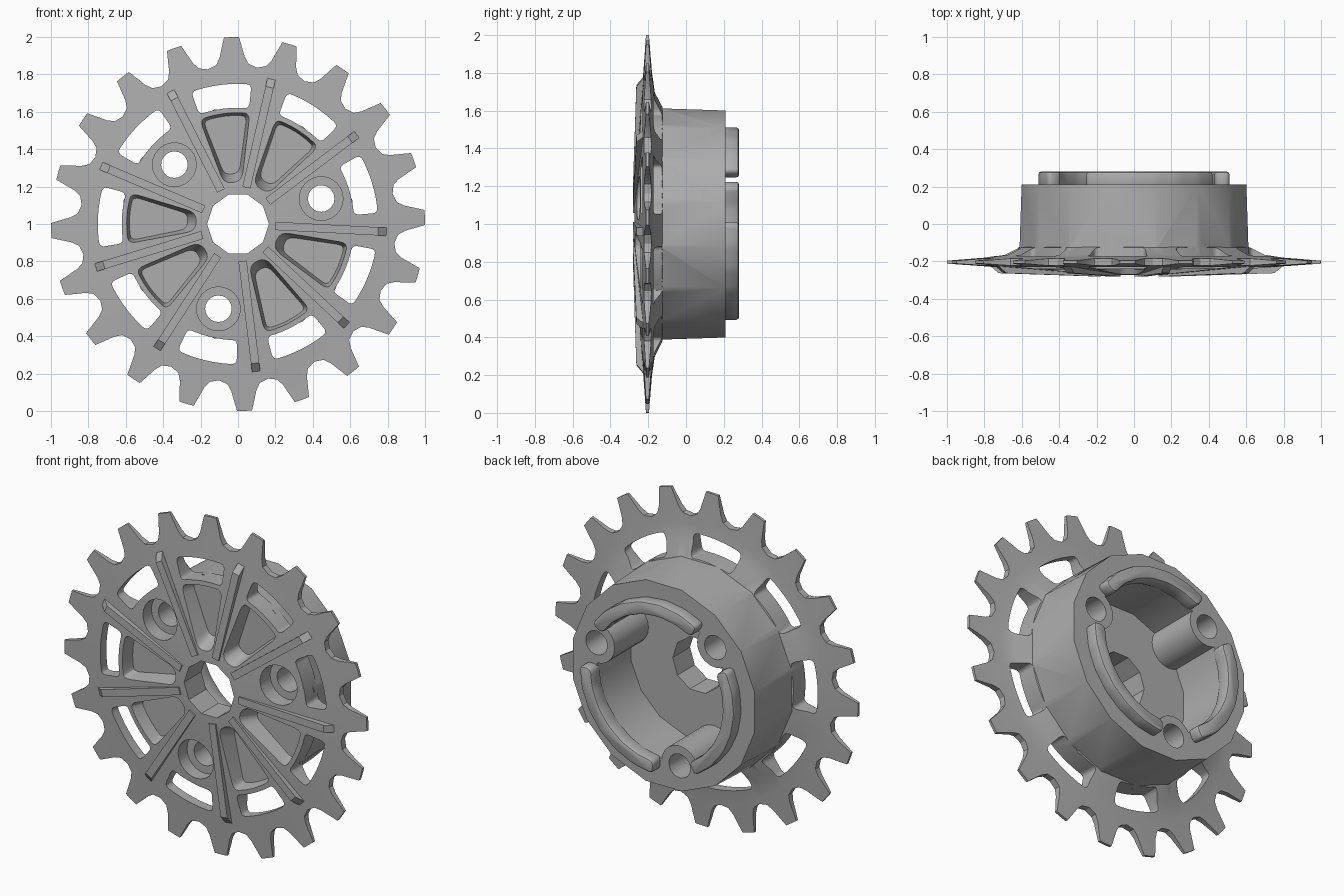
import bpy, bmesh
from math import radians, cos, sin
from mathutils import Vector

if "Cube" in bpy.data.objects:
    bpy.data.objects.remove(bpy.data.objects["Cube"])

metal = bpy.data.materials.new("grey_metal")
metal.use_nodes = True
GREY = (0.42, 0.42, 0.42, 1)
metal.diffuse_color = GREY
metal.node_tree.nodes["Principled BSDF"].inputs["Base Color"].default_value = GREY

BOLTS = [17, 137, 257]
BAYS = [17 + 40 * i for i in range(9)]


def polar(r, deg):
    return Vector((r * cos(radians(deg)), r * sin(radians(deg))))


def skin(name, rings, closed=False):
    """Join equal-length rings of (x, y, z) points into a solid; the axle is at z = 1."""
    bm = bmesh.new()
    loops = [[bm.verts.new((x, y, z + 1)) for x, y, z in ring] for ring in rings]
    pairs = list(zip(loops, loops[1:]))
    if closed:
        pairs.append((loops[-1], loops[0]))
    else:
        bm.faces.new(loops[0])
        bm.faces.new(loops[-1])
    n = len(loops[0])
    for a, b in pairs:
        for i in range(n):
            j = (i + 1) % n
            bm.faces.new((a[i], a[j], b[j], b[i]))
    bmesh.ops.recalc_face_normals(bm, faces=bm.faces)
    mesh = bpy.data.meshes.new(name)
    bm.to_mesh(mesh)
    bm.free()
    mesh.materials.append(metal)
    ob = bpy.data.objects.new(name, mesh)
    bpy.context.collection.objects.link(ob)
    return ob


def prism(name, outline, y0, y1, scale=1.0):
    """Extrude a flat outline along y, optionally tapering about its middle."""
    mid = sum(outline, Vector((0, 0))) / len(outline)
    end = [mid + (p - mid) * scale for p in outline]
    return skin(name, [[(p.x, y0, p.y) for p in outline], [(p.x, y1, p.y) for p in end]])


def disc(name, r, y0, y1, sides, at=(0, 0), phase=0.0, scale=1.0):
    pts = [Vector(at) + polar(r, phase + 360 * i / sides) for i in range(sides)]
    return prism(name, pts, y0, y1, scale)


def sector(r0, r1, a0, a1, n):
    steps = [a0 + (a1 - a0) * i / n for i in range(n + 1)]
    return [polar(r1, a) for a in steps] + [polar(r0, a) for a in reversed(steps)]


def rounded(pts, radius):
    out = []
    for i, p in enumerate(pts):
        ends = []
        for q in (pts[i - 1], pts[(i + 1) % len(pts)]):
            d = q - p
            ends.append(p + d.normalized() * min(radius, d.length * 0.45))
        a, b = ends
        for k in range(5):
            t = k / 4
            out.append(a * (1 - t) ** 2 + p * 2 * t * (1 - t) + b * t * t)
    return out


def activate(ob):
    bpy.ops.object.select_all(action="DESELECT")
    ob.select_set(True)
    bpy.context.view_layer.objects.active = ob


def boolean(ob, cutter, operation="DIFFERENCE"):
    activate(ob)
    mod = ob.modifiers.new("cut", "BOOLEAN")
    mod.operation, mod.object, mod.solver = operation, cutter, "EXACT"
    bpy.ops.object.modifier_apply(modifier=mod.name)
    bpy.data.objects.remove(cutter)


# toothed plate: lathe whose outer ring follows the tooth outline
half = [(2.3, 1.0), (3.4, 0.94), (4.3, 0.895), (5.8, 0.858)]
tooth = [(-9, 0.842)] + [(-a, r) for a, r in reversed(half)] + [(0, 1.0)] + half
outline = [(2 + 18 * k + a, r) for k in range(20) for a, r in tooth]
profile = [(0.1, -0.275), (0.2, -0.272), (0.62, -0.24), (0.8, -0.226), (1, -0.212),
           (1, -0.196), (0.8, -0.18), (0.7, -0.165), (0.62, -0.125), (0.58, -0.12), (0.1, -0.12)]
rings = []
for r, y in profile:
    ring = []
    for a, edge in outline:
        radius, depth = r, y
        if r == 1:
            radius = edge
            base = -0.226 if y < -0.2 else -0.18
            depth = base + (y - base) * (edge - 0.8) / 0.2
        p = polar(radius, a)
        ring.append((p.x, depth, p.y))
    rings.append(ring)
body = skin("sprocket_body", rings, closed=True)

# window slots around the drum
for a in BAYS:
    slot = rounded(sector(0.622, 0.75, a - 12.5, a + 12.5, 5), 0.03)
    boolean(body, prism("slot_cutter", slot, -0.4, 0.0))

# rear drum with a hollow that leaves the bolt posts standing
boolean(body, disc("drum", 0.625, -0.16, 0.21, 16, phase=11.25, scale=0.98), "UNION")
hollow = disc("hollow_cutter", 0.45, -0.11, 0.4, 16, phase=11.25)
for a in BOLTS:
    boolean(hollow, disc("post", 0.12, -0.3, 0.6, 20, polar(0.465, a)))
boolean(body, hollow)

# hub bore, bolt holes and counterbores
boolean(body, disc("bore_cutter", 0.165, -0.5, 0.5, 10))
for a in BOLTS:
    boolean(body, disc("counterbore_cutter", 0.117, -0.4, -0.165, 24, polar(0.465, a)))
    boolean(body, disc("bolt_hole_cutter", 0.071, -0.5, 0.5, 20, polar(0.465, a)))

# tapered triangular pockets in the bays without bolts
for a in BAYS:
    if a in BOLTS:
        continue
    axis, side = polar(1, a), polar(1, a + 90)
    inner = [axis * 0.215 + side * w for w in (-0.05, 0.05)]
    arc = [polar(0.605, a + d) for d in (14, 7, 0, -7, -14)]
    boolean(body, prism("pocket_cutter", rounded(inner + arc, 0.05), -0.29, -0.165, 0.8))

# radial ribs on the front
side_shape = [(0.2, -0.25), (0.2, -0.281), (0.75, -0.263), (0.795, -0.226), (0.795, -0.205), (0.62, -0.21)]
for i in range(9):
    axis, side = polar(1, 37 + 40 * i), polar(1, 127 + 40 * i)
    faces = []
    for w in (-0.022, 0.022):
        pts = [(axis * r + side * w, y) for r, y in side_shape]
        faces.append([(p.x, y, p.y) for p, y in pts])
    skin(f"rib_{i + 1}", faces)

# raised locating lips on the back
for i, a in enumerate(BOLTS):
    lip = prism(f"locating_lip_{i + 1}", rounded(sector(0.435, 0.513, a + 16, a + 104, 6), 0.03), 0.19, 0.281)
    activate(lip)
    bevel = lip.modifiers.new("soft_edge", "BEVEL")
    bevel.width, bevel.segments, bevel.limit_method = 0.015, 2, "ANGLE"
    bevel.angle_limit = radians(50)
    bpy.ops.object.modifier_apply(modifier=bevel.name)

# smooth shading with sharp edges kept
for ob in list(bpy.context.collection.objects):
    if ob.type == "MESH" and ob.data.materials and ob.data.materials[0] == metal:
        activate(ob)
        bpy.ops.object.shade_smooth_by_angle(angle=radians(30))
